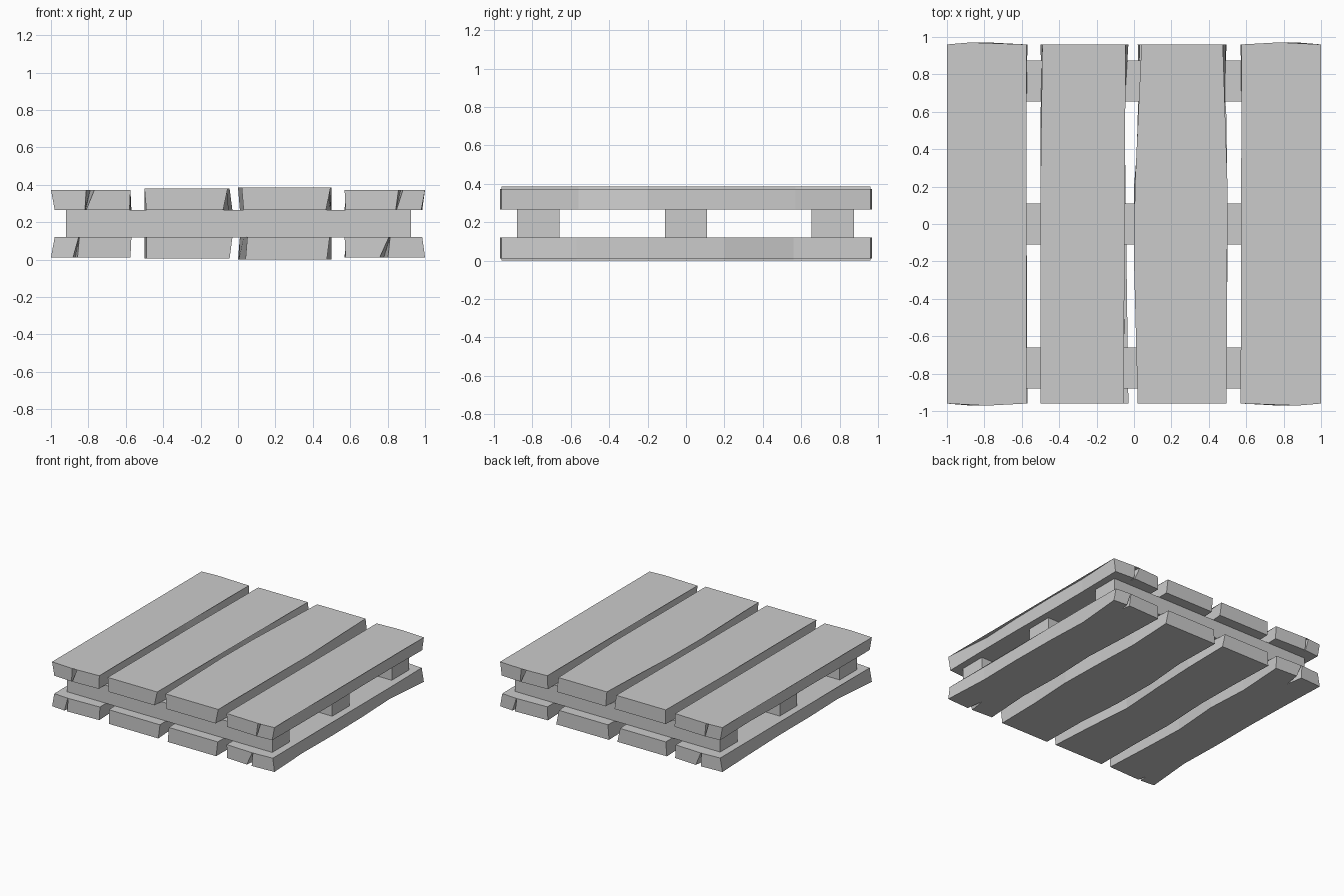
import bpy
import bmesh

# Remove the default cube
default_cube = bpy.data.objects.get("Cube")
if default_cube:
    bpy.data.objects.remove(default_cube, do_unlink=True)

# Weathered grey wood
wood = bpy.data.materials.new("grey_wood")
wood.use_nodes = True
wood_colour = (0.6, 0.6, 0.6, 1)
wood.diffuse_color = wood_colour
wood.node_tree.nodes["Principled BSDF"].inputs["Base Color"].default_value = wood_colour

BOARD_BASE = 0.265
FLIP_HEIGHT = 0.385
STATIONS = (-0.96, -0.56, -0.2, 0.2, 0.57, 0.96)


def finish_object(name, bm):
    bmesh.ops.recalc_face_normals(bm, faces=bm.faces)
    mesh = bpy.data.meshes.new(name)
    bm.to_mesh(mesh)
    bm.free()
    mesh.materials.append(wood)
    part = bpy.data.objects.new(name, mesh)
    bpy.context.collection.objects.link(part)
    return part


def end_points(split, end, is_low):
    """Points of a slightly bowed board end with a split cut into it."""
    if split is None:
        return []
    centre, half_width, depth, slant = split
    if is_low:
        centre, half_width, depth = centre + slant, half_width * 0.15, depth * 0.4
    tip = end * 0.97
    return [(centre - half_width, tip),
            (centre, tip - end * depth),
            (centre + half_width, tip)]


def outline(left, right, front_split, back_split, is_low):
    """Counter-clockwise board outline starting at the front left corner."""
    front = end_points(front_split, -1, is_low)
    back = end_points(back_split, 1, is_low)
    return (list(zip(left, STATIONS))[:1] + front
            + list(zip(right, STATIONS)) + back[::-1]
            + list(zip(left, STATIONS))[:0:-1])


def make_board(name, shape, flipped):
    """Wavy plank; the lower layer is the upper one turned about the x axis."""
    bm = bmesh.new()
    left, right, left_low, right_low = shape["edges"]
    splits = shape.get("front"), shape.get("back")
    rings = []
    for is_low, sides, z in ((True, (left_low, right_low), BOARD_BASE),
                             (False, (left, right), shape["top"])):
        points = outline(*sides, *splits, is_low)
        if flipped:
            ring = [bm.verts.new((x, -y, FLIP_HEIGHT - z)) for x, y in points]
        else:
            ring = [bm.verts.new((x, y, z)) for x, y in points]
        rings.append(ring)
    low, high = rings
    bm.faces.new(low[::-1])
    bm.faces.new(high)
    for i in range(len(low)):
        j = (i + 1) % len(low)
        bm.faces.new((low[i], low[j], high[j], high[i]))
    # Split the concave caps into clean flat triangles
    caps = [f for f in bm.faces if len(f.verts) > 4]
    bmesh.ops.triangulate(bm, faces=caps, ngon_method='EAR_CLIP')
    return finish_object(name, bm)


def make_beam(name, y_centre):
    bm = bmesh.new()
    bmesh.ops.create_cube(bm, size=1)
    bmesh.ops.scale(bm, verts=bm.verts, vec=(1.845, 0.22, 0.147))
    bmesh.ops.translate(bm, verts=bm.verts, vec=(0.002, y_centre, FLIP_HEIGHT / 2))
    return finish_object(name, bm)


# Edge lines per board: upper left, upper right, lower left, lower right.
# Splits: centre, half width, depth, sideways slant.
boards = {
    "right_outer_board": {
        "top": 0.373,
        "edges": ((-1, -.985, -.975, -.975, -.965, -1),
                  (-.575, -.6, -.58, -.61, -.595, -.575),
                  (-.98, -.98, -.975, -.98, -.97, -.98),
                  (-.58, -.58, -.575, -.6, -.575, -.57)),
        "front": (-.79, .022, .14, -.025),
        "back": (-.87, .012, .07, .02)},
    "right_inner_board": {
        "top": 0.38,
        "edges": ((-.5, -.485, -.48, -.5, -.49, -.49),
                  (-.055, -.06, -.075, -.1, -.07, -.045),
                  (-.49, -.49, -.485, -.49, -.5, -.49),
                  (-.08, -.05, -.065, -.09, -.055, -.03)),
    },
    "left_inner_board": {
        "top": 0.385,
        "edges": ((.02, .03, 0, .005, .035, .04),
                  (.495, .475, .49, .5, .48, .475),
                  (.03, .03, .01, .01, .03, .05),
                  (.47, .495, .495, .5, .485, .49)),
    },
    "left_outer_board": {
        "top": 0.373,
        "edges": ((.57, .585, .605, .59, .6, .575),
                  (1, .965, .98, .985, .98, 1),
                  (.575, .58, .6, .585, .575, .57),
                  (.98, .985, .985, .98, .98, .985)),
        "front": (.87, .012, .07, -.025),
        "back": (.78, .022, .14, .03)},
}

for board_name, board_shape in boards.items():
    make_board("upper_" + board_name, board_shape, False)
    make_board("lower_" + board_name, board_shape, True)

# Cross beams between the two layers
for beam_name, beam_y in (("front_beam", -0.77), ("middle_beam", 0), ("back_beam", 0.765)):
    make_beam(beam_name, beam_y)
